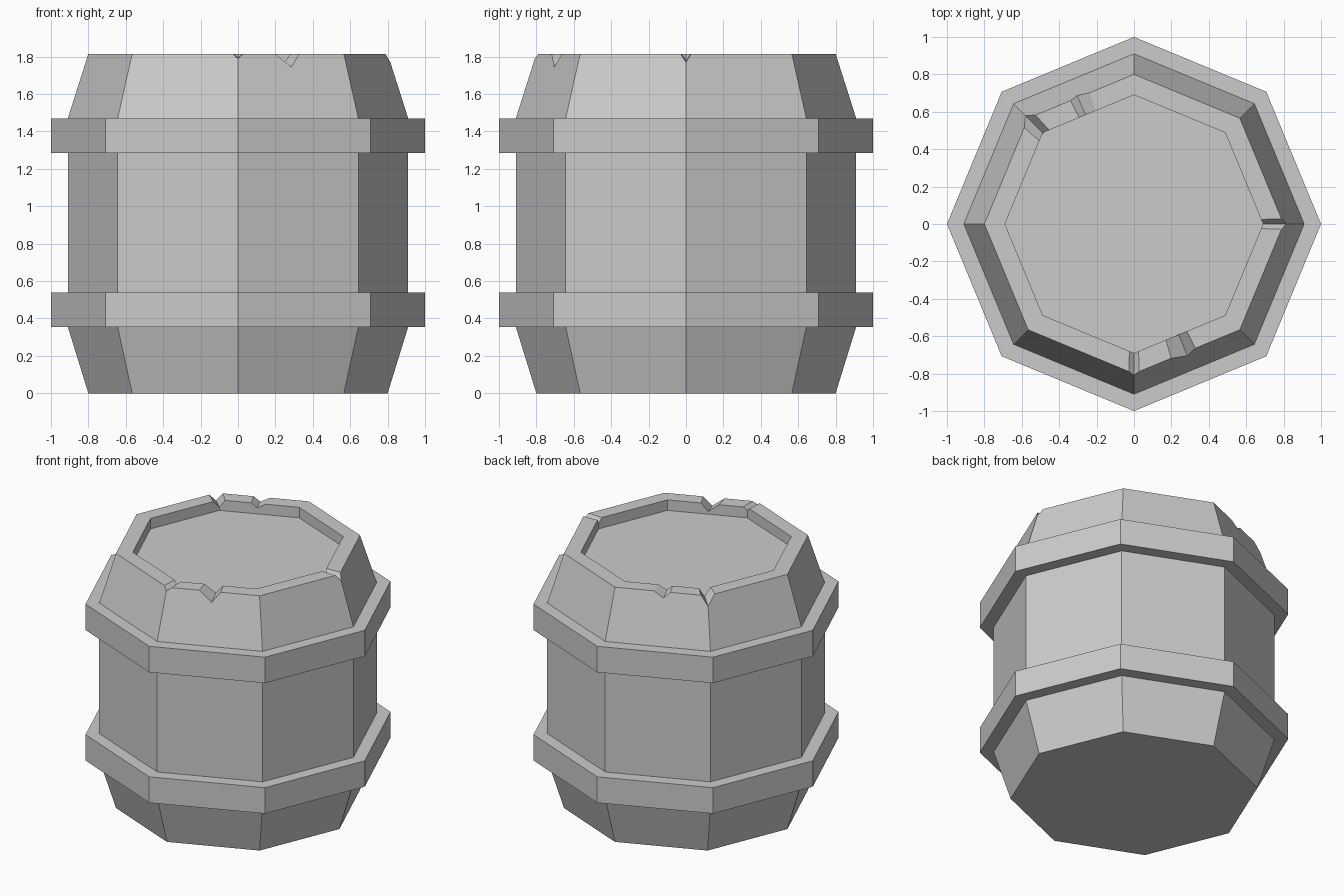
import bpy
from math import sin, cos, pi

if "Cube" in bpy.data.objects:
    bpy.data.objects.remove(bpy.data.objects["Cube"])

N = 8
TOP, LID = 1.815, 1.74
R_END, R_MID, R_HOOP, R_IN = 0.80, 0.91, 1.0, 0.69
Z_LOW, Z_HIGH = 0.355, 1.47          # where the taper ends / starts


def corner(k, r, z):
    a = 2 * pi * (k % N) / N
    return (r * cos(a), r * sin(a), z)


def on_side(t, r, z):
    """Point on the octagon perimeter, t counted in sides."""
    k = int(t)
    f = t - k
    a, b = corner(k, r, z), corner(k + 1, r, z)
    return tuple(p + (q - p) * f for p, q in zip(a, b))


def add_object(name, verts, faces):
    me = bpy.data.meshes.new(name)
    me.from_pydata(verts, [], faces)
    me.update()
    ob = bpy.data.objects.new(name, me)
    bpy.context.collection.objects.link(ob)
    return ob


def loft(profile, closed=False):
    """Octagonal rings joined by quads, from (radius, height) pairs."""
    verts = [corner(k, r, z) for r, z in profile for k in range(N)]
    m = len(profile)
    faces = []
    for i in range(m if closed else m - 1):
        j = (i + 1) % m
        for k in range(N):
            n = (k + 1) % N
            faces.append((i * N + k, i * N + n, j * N + n, j * N + k))
    return verts, faces


# Hoops
for name, z0, z1 in (("lower_hoop", Z_LOW, 0.54), ("upper_hoop", 1.285, Z_HIGH)):
    add_object(name, *loft([(R_MID - 0.01, z0), (R_HOOP, z0),
                            (R_HOOP, z1), (R_MID - 0.01, z1)], closed=True))

# Staves and bottom, up to the upper hoop
verts, faces = loft([(R_END, 0), (R_MID, Z_LOW), (R_MID, Z_HIGH)])
faces.append(tuple(reversed(range(N))))
top_ring = 2 * N

# Chips in the rim: start, deepest point, end (in sides), depth
chips = [(-0.05, 0.0, 0.05, 0.045), (2.42, 2.53, 2.60, 0.04),
         (2.93, 3.0, 3.09, 0.065), (5.95, 6.0, 6.05, 0.025),
         (6.35, 6.49, 6.58, 0.07)]
rim = {float(k): 0.0 for k in range(N)}
for a, m, b, depth in chips:
    rim.update({a % N: 0.0, m: depth, b: 0.0})
ts = sorted(rim)
M = len(ts)

# Chipped rim: outer edge follows the taper, inner edge is vertical
slope = (R_MID - R_END) / (TOP - Z_HIGH)
outer = len(verts)
verts += [on_side(t, R_END + slope * rim[t], TOP - rim[t]) for t in ts]
inner = len(verts)
verts += [on_side(t, R_IN, TOP - rim[t] * 0.8) for t in ts]
lid = len(verts)
verts += [corner(k, R_IN, LID) for k in range(N)]
for i in range(M):
    j = (i + 1) % M
    faces.append((outer + i, outer + j, inner + j, inner + i))
for k in range(N):
    n = (k + 1) % N
    run = [i for i, t in enumerate(ts) if k <= t <= k + 1]
    if k == N - 1:
        run.append(0)
    faces.append((top_ring + k, top_ring + n, *[outer + i for i in reversed(run)]))
    faces.append((lid + n, lid + k, *[inner + i for i in run]))

# Recessed lid
faces.append(tuple(range(lid, lid + N)))
add_object("barrel_body", verts, faces)
